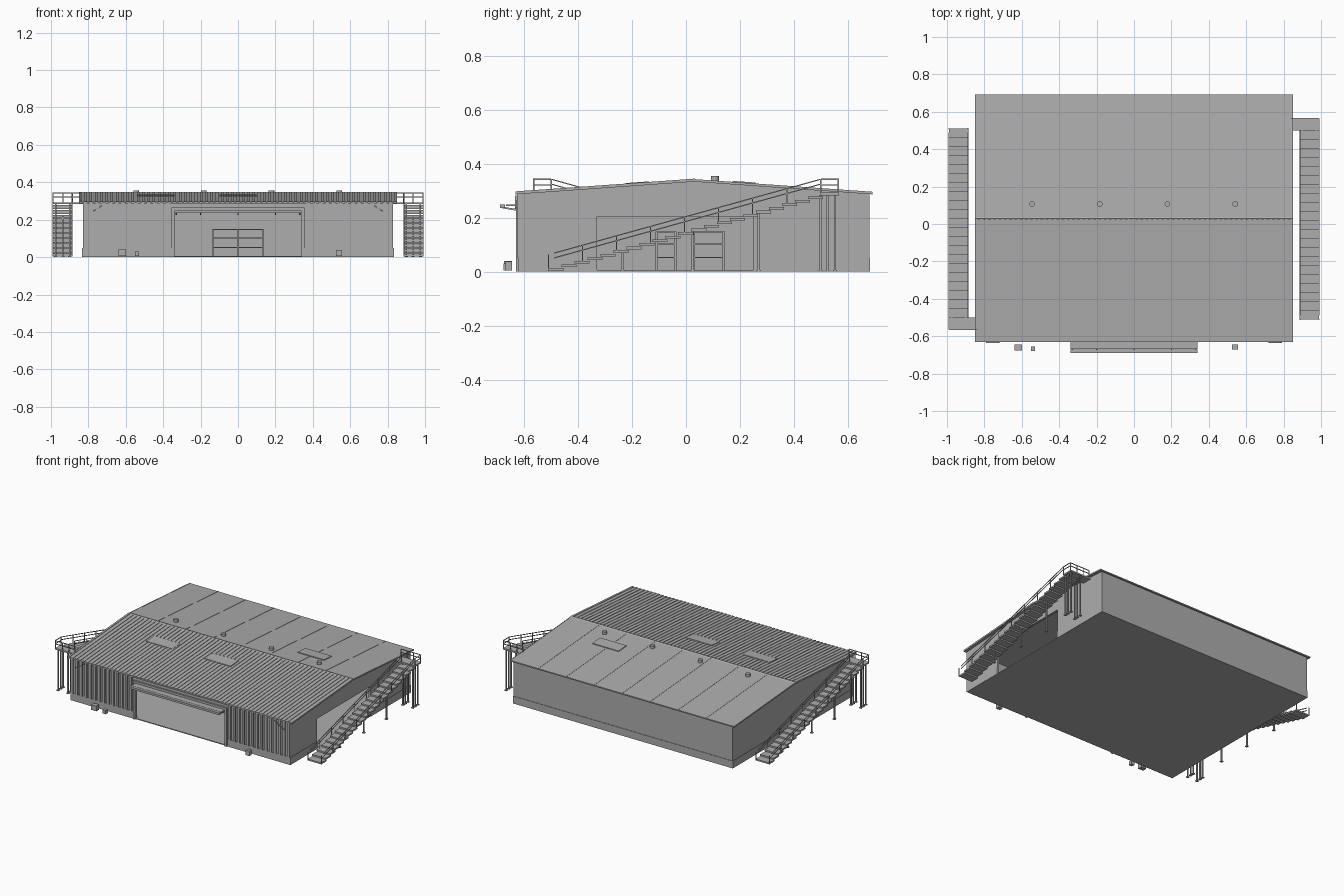
import bpy, bmesh, math
from mathutils import Vector

cube = bpy.data.objects.get("Cube")
if cube:
    bpy.data.objects.remove(cube)

grey = bpy.data.materials.new("plain grey")
grey.use_nodes = True
grey.diffuse_color = (0.42, 0.42, 0.42, 1)
grey.node_tree.nodes["Principled BSDF"].inputs["Base Color"].default_value = (0.42, 0.42, 0.42, 1)


def finish(name, bm):
    bmesh.ops.recalc_face_normals(bm, faces=bm.faces)
    mesh = bpy.data.meshes.new(name)
    bm.to_mesh(mesh)
    bm.free()
    mesh.materials.append(grey)
    obj = bpy.data.objects.new(name, mesh)
    bpy.context.collection.objects.link(obj)
    return obj


def add_prism(bm, profile, x0, x1):
    """Extrude a (y, z) profile along x."""
    a = [bm.verts.new((x0, y, z)) for y, z in profile]
    b = [bm.verts.new((x1, y, z)) for y, z in profile]
    bm.faces.new(a)
    bm.faces.new(b[::-1])
    for i in range(len(a)):
        j = (i + 1) % len(a)
        bm.faces.new((a[i], b[i], b[j], a[j]))


def add_box(bm, x0, x1, y0, y1, z0, z1):
    add_prism(bm, [(y0, z0), (y1, z0), (y1, z1), (y0, z1)], x0, x1)


def add_rod(bm, p, q, r=0.003):
    """Square bar between two points."""
    p, q = Vector(p), Vector(q)
    rot = (q - p).to_track_quat('Z', 'Y')
    ends = []
    for c in (p, q):
        ends.append([bm.verts.new(c + rot @ Vector((sx * r, sy * r, 0)))
                     for sx, sy in ((-1, -1), (1, -1), (1, 1), (-1, 1))])
    a, b = ends
    bm.faces.new(a)
    bm.faces.new(b)
    for i in range(4):
        j = (i + 1) % 4
        bm.faces.new((a[i], b[i], b[j], a[j]))


def boxes(name, *specs):
    bm = bmesh.new()
    for s in specs:
        add_box(bm, *s)
    return finish(name, bm)


def rods(name, pairs, r=0.003):
    bm = bmesh.new()
    for p, q in pairs:
        add_rod(bm, p, q, r)
    return finish(name, bm)


W, FRONT, BACK, WALL_TOP, T = 0.83, -0.62, 0.68, 0.29, 0.015
RIDGE_Y, RIDGE_Z, EAVE_Z = 0.03, 0.342, 0.295
F_EDGE, B_EDGE, ROOF_W = -0.632, 0.692, 0.85


def roof_z(y):
    edge = F_EDGE if y < RIDGE_Y else B_EDGE
    return RIDGE_Z + (EAVE_Z - RIDGE_Z) * (y - RIDGE_Y) / (edge - RIDGE_Y)


# Floor and walls, with a wide front doorway and one side doorway
boxes("floor_slab", (-W, W, FRONT, BACK, 0, 0.006))
boxes("back_wall", (-W, W, BACK - T, BACK, 0, WALL_TOP))
boxes("front_wall", (-W, -0.35, FRONT, FRONT + T, 0, WALL_TOP),
      (0.35, W, FRONT, FRONT + T, 0, WALL_TOP),
      (-0.35, 0.35, FRONT, FRONT + T, 0.255, WALL_TOP))
boxes("right_wall", (-W, -W + T, FRONT, BACK, 0, WALL_TOP))
boxes("left_wall", (W - T, W, FRONT, -0.33, 0, WALL_TOP),
      (W - T, W, 0.25, BACK, 0, WALL_TOP),
      (W - T, W, -0.33, 0.25, 0.205, WALL_TOP))
bm = bmesh.new()
for x in (-W, W - T):
    add_prism(bm, [(FRONT, WALL_TOP), (BACK, WALL_TOP), (RIDGE_Y, RIDGE_Z - 0.006)], x, x + T)
finish("gables", bm)

# Plinth band around the foot of the walls
P = 0.003
boxes("plinth", (-W - P, W + P, BACK, BACK + P, 0, 0.05),
      (-W - P, -W, FRONT - P, BACK, 0, 0.05),
      (W, W + P, FRONT - P, -0.33, 0, 0.05), (W, W + P, 0.25, BACK, 0, 0.05),
      (-W, -0.35, FRONT - P, FRONT, 0, 0.05), (0.35, W, FRONT - P, FRONT, 0, 0.05))

# Corrugated cladding on the front wall
bm = bmesh.new()
for side in (-1, 1):
    for i in range(14):
        x = side * (0.375 + i * 0.0342)
        add_box(bm, x - 0.009, x + 0.009, FRONT - 0.008, FRONT, 0.05, WALL_TOP)
finish("front_cladding", bm)

# Roof sheets
for name, edge in (("front_roof", F_EDGE), ("back_roof", B_EDGE)):
    bm = bmesh.new()
    add_prism(bm, [(edge, EAVE_Z), (RIDGE_Y, RIDGE_Z), (RIDGE_Y, RIDGE_Z - 0.008),
                   (edge, EAVE_Z - 0.008)], -ROOF_W, ROOF_W)
    finish(name, bm)


def roof_ribs(name, edge, count, width, h):
    bm = bmesh.new()
    for i in range(count):
        x = -ROOF_W + width / 2 + i * (2 * ROOF_W - width) / (count - 1)
        add_prism(bm, [(edge, EAVE_Z), (RIDGE_Y, RIDGE_Z), (RIDGE_Y, RIDGE_Z + h),
                       (edge, EAVE_Z + h)], x - width / 2, x + width / 2)
    finish(name, bm)


roof_ribs("front_roof_ribs", F_EDGE, 61, 0.014, 0.003)
roof_ribs("back_roof_seams", B_EDGE, 9, 0.004, 0.0015)
bm = bmesh.new()
add_prism(bm, [(0.022, RIDGE_Z), (0.038, RIDGE_Z), (RIDGE_Y, RIDGE_Z + 0.005)], -ROOF_W, ROOF_W)
finish("ridge_cap", bm)

# Skylight panels and round vents
bm = bmesh.new()
for x, y in ((-0.44, -0.18), (0, -0.18), (0.43, 0.215)):
    y0, y1 = y - 0.042, y + 0.042
    add_prism(bm, [(y0, roof_z(y0)), (y1, roof_z(y1)), (y1, roof_z(y1) + 0.005),
                   (y0, roof_z(y0) + 0.005)], x - 0.1, x + 0.1)
finish("skylights", bm)
for i in range(4):
    bpy.ops.mesh.primitive_cylinder_add(vertices=16, radius=0.015, depth=0.022,
                                        location=(-0.545 + i * 0.362, 0.107, 0.344))
    vent = bpy.context.object
    vent.name = f"roof_vent_{i + 1}"
    vent.data.materials.append(grey)
    bpy.ops.object.shade_smooth_by_angle()

# Door frame and canopy
boxes("door_frame", (-0.355, -0.34, FRONT - 0.01, FRONT + T, 0, 0.265),
      (0.34, 0.355, FRONT - 0.01, FRONT + T, 0, 0.265),
      (-0.355, 0.355, FRONT - 0.01, FRONT + T, 0.25, 0.265))
boxes("canopy", (-0.34, 0.34, -0.69, -0.672, 0.236, 0.25),
      (-0.34, 0.34, -0.668, -0.625, 0.243, 0.249))
rods("canopy_brackets", [((x, -0.68, 0.238), (x, FRONT, 0.228))
                         for x in (-0.33, -0.2, 0, 0.2, 0.33)])
rods("canopy_ties", [((s * 0.72, -0.632, 0.28), (s * 0.79, -0.632, 0.235)) for s in (-1, 1)])

# Small boxes standing in front
boxes("ground_boxes", (-0.64, -0.6, -0.675, -0.645, 0.005, 0.04),
      (-0.552, -0.528, -0.678, -0.655, 0.005, 0.03),
      (0.525, 0.555, -0.67, -0.645, 0.005, 0.038))

# Storage racks inside
for name, y0, y1 in (("front_rack", -0.11, -0.04), ("rear_rack", 0.03, 0.14)):
    shelf = [(-0.14, 0.14, y0, y1, z, z + 0.005) for z in (0.05, 0.1, 0.145)]
    posts = [(x - 0.004, x + 0.004, y - 0.004, y + 0.004, 0, 0.15)
             for x in (-0.136, 0, 0.136) for y in (y0, y1)]
    boxes(name, *shelf, *posts)

# Outside stairs, the second turned half around
STEPS, Y0, Y1, XI, XO, TOP = 21, -0.51, 0.5, 0.885, 0.988, 0.293
run, rise = (Y1 - Y0) / STEPS, TOP / (STEPS + 1)


def nose(t, x, lift):
    return (x, Y0 + (Y1 - Y0) * t, rise + (TOP - rise) * t + lift)


stairs = []
bm = bmesh.new()
for i in range(STEPS):
    y, z = Y0 + i * run, (i + 1) * rise
    add_box(bm, XI, XO, y, y + run + 0.008, z - rise * 0.75, z)
add_box(bm, XI, XO, Y1, 0.567, TOP - 0.01, TOP)
add_box(bm, W, XI, Y1, 0.567, TOP - 0.01, TOP)
stairs.append(finish("stair_treads", bm))

pairs = []
for x in (XI + 0.003, XO + 0.002):
    for lift in (0.032, 0.05):
        pairs.append((nose(0.02, x, lift), nose(1, x, lift)))
    pairs += [(nose(t / 8, x, -0.01), nose(t / 8, x, 0.05)) for t in range(9)]
for h in (0.028, 0.05):
    z = TOP + h
    pairs += [((XO + 0.002, Y1, z), (XO + 0.002, 0.565, z)),
              ((XO, 0.565, z), (W + 0.01, 0.565, z))]
pairs += [((x, 0.565, TOP), (x, 0.565, TOP + 0.05)) for x in (W + 0.01, XI, 0.935, XO)]
stairs.append(rods("stair_railing", pairs, 0.002))

posts = [((x, y, 0.002), (x, y, TOP - 0.008)) for x in (0.9, 0.975) for y in (0.5, 0.525, 0.553)]
posts += [((0.936, y, 0.002), (0.936, y, 0.29 * (y + 0.48))) for y in (-0.235, 0.025, 0.27)]
bm = bmesh.new()
for p, q in posts:
    add_rod(bm, p, q, 0.004)
    add_box(bm, p[0] - 0.008, p[0] + 0.008, p[1] - 0.008, p[1] + 0.008, 0, 0.006)
stairs.append(finish("stair_posts", bm))

for obj in stairs:
    twin = obj.copy()
    twin.name = "right_" + obj.name
    obj.name = "left_" + obj.name
    twin.rotation_euler.z = math.pi
    bpy.context.collection.objects.link(twin)
